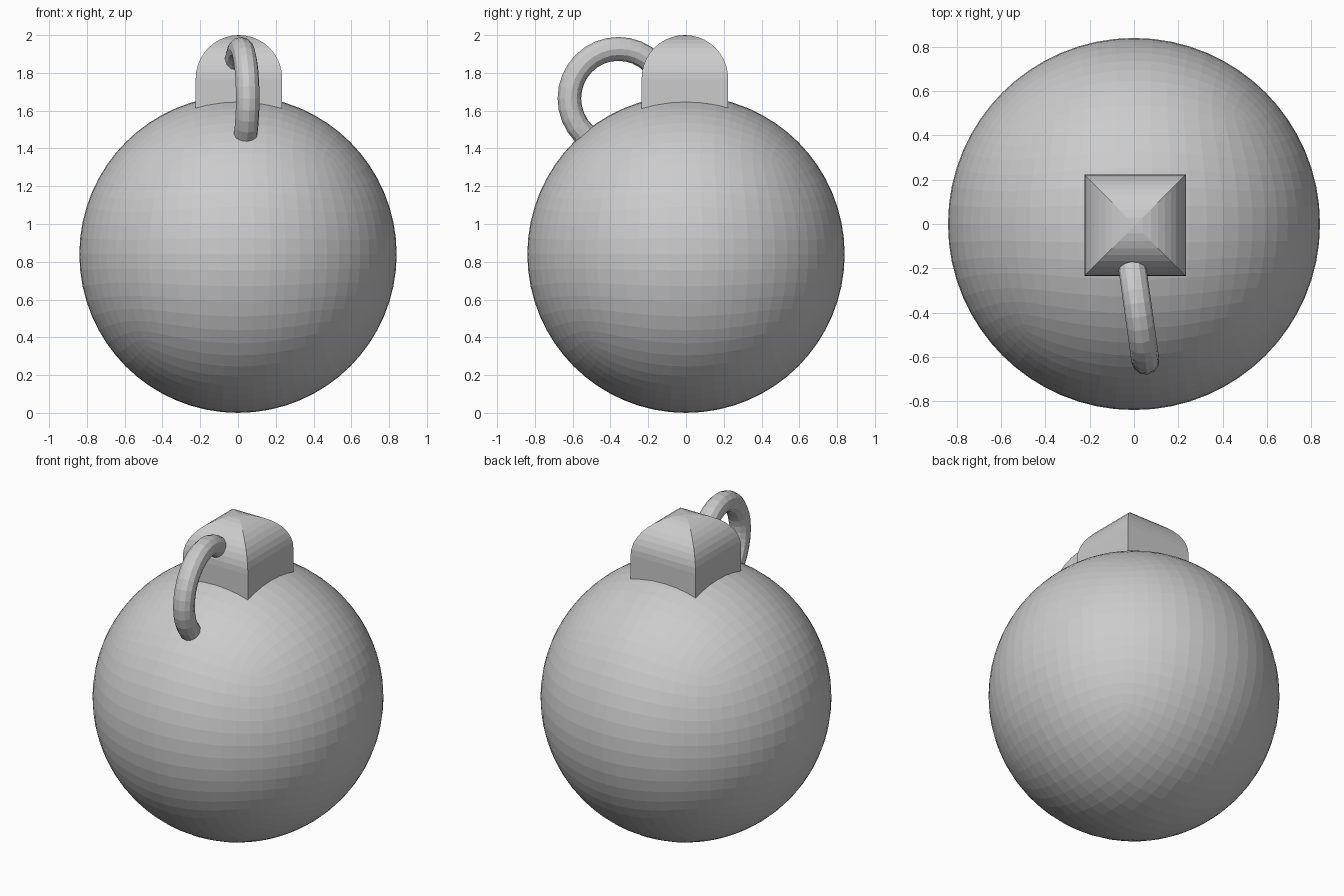
import bpy, bmesh, math

if "Cube" in bpy.data.objects:
    bpy.data.objects.remove(bpy.data.objects["Cube"])

R = 0.84

# Ball body: quad sphere from a subdivided cube
bpy.ops.mesh.primitive_cube_add(size=2 * R, location=(0, 0, R))
ball = bpy.context.object
ball.name = "ball_body"
sub = ball.modifiers.new("Subdivide", 'SUBSURF')
sub.levels = sub.render_levels = 4
cast = ball.modifiers.new("Round", 'CAST')
cast.cast_type = 'SPHERE'
cast.factor = 1.0
cast.use_radius_as_size = False
cast.size = R

# Cap: square base rising into a four-sided vault
half, spring, steps = 0.229, 1.77, 10
profile = [(half, 1.55)]
for i in range(steps):
    a = math.pi / 2 * i / steps
    profile.append((half * math.cos(a), spring + 0.23 * math.sin(a)))

bm = bmesh.new()
rings = [[bm.verts.new((sx * w, sy * w, z))
          for sx, sy in ((-1, -1), (1, -1), (1, 1), (-1, 1))]
         for w, z in profile]
apex = bm.verts.new((0, 0, 2.0))
bm.faces.new(rings[0][::-1])
for lo, hi in zip(rings, rings[1:]):
    for k in range(4):
        n = (k + 1) % 4
        bm.faces.new((lo[k], lo[n], hi[n], hi[k]))
for k in range(4):
    bm.faces.new((rings[-1][k], rings[-1][(k + 1) % 4], apex))
mesh = bpy.data.meshes.new("vaulted_cap")
bm.to_mesh(mesh)
bm.free()
cap = bpy.data.objects.new("vaulted_cap", mesh)
cap.location = (0.005, -0.006, 0)
bpy.context.collection.objects.link(cap)

# Ring: upright loop between cap and ball, turned slightly
bpy.ops.mesh.primitive_torus_add(
    major_radius=0.262, minor_radius=0.063,
    major_segments=32, minor_segments=12,
    location=(0.015, -0.358, 1.665),
    rotation=(math.radians(90), 0, math.radians(90 + 8)))
bpy.context.object.name = "fuse_ring"
